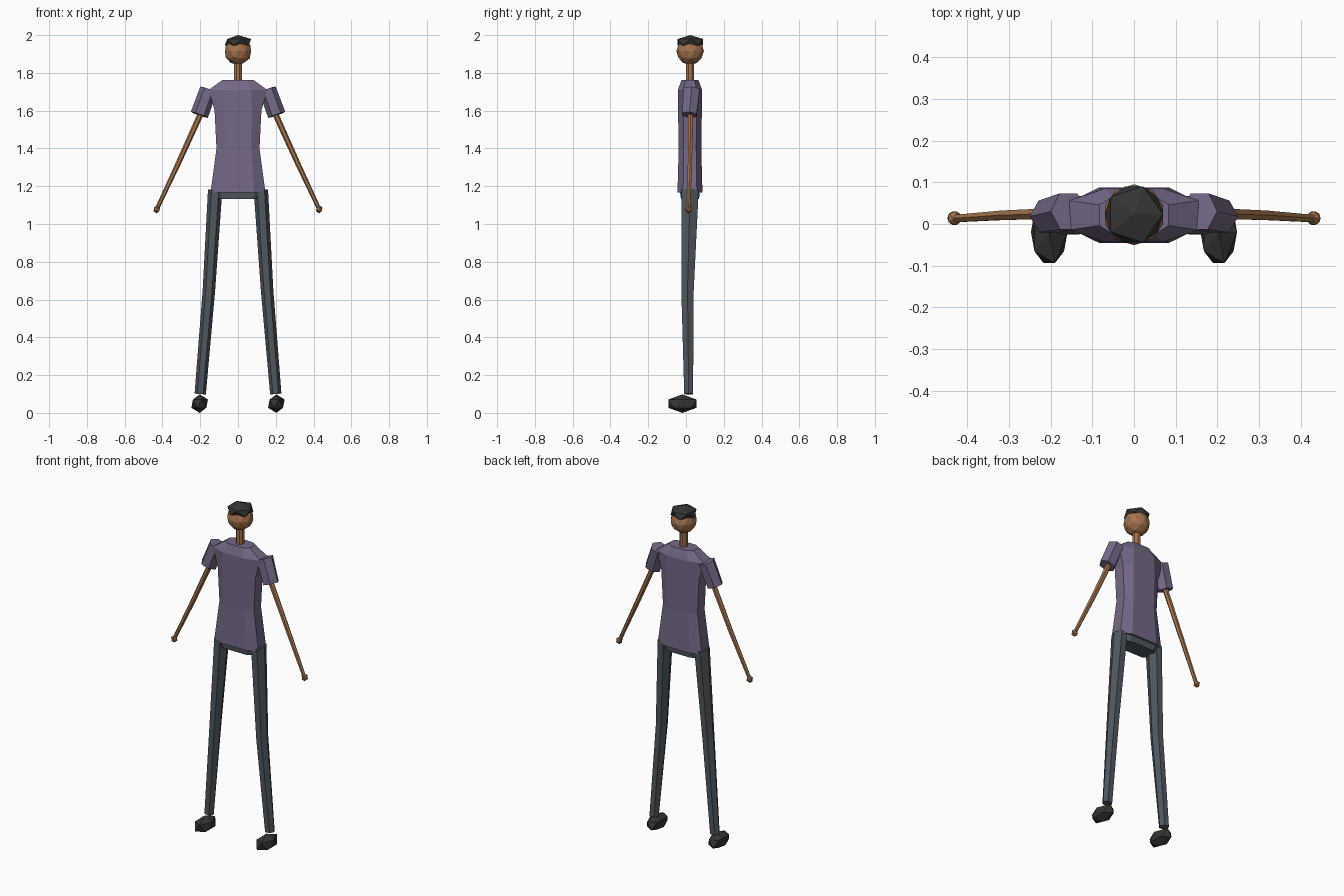
import bpy, bmesh, math
from mathutils import Vector, Matrix

if "Cube" in bpy.data.objects:
    bpy.data.objects.remove(bpy.data.objects["Cube"])


def material(name, color):
    m = bpy.data.materials.new(name)
    m.diffuse_color = (*color, 1)
    m.use_nodes = True
    m.node_tree.nodes["Principled BSDF"].inputs["Base Color"].default_value = m.diffuse_color
    return m


SKIN = material("skin_brown", (0.37, 0.175, 0.075))
SHIRT = material("shirt_purple", (0.18, 0.14, 0.24))
PANTS = material("trouser_slate", (0.078, 0.097, 0.115))
DARK = material("dark_charcoal", (0.034, 0.037, 0.032))


def finish(name, bm, mat):
    bmesh.ops.recalc_face_normals(bm, faces=bm.faces)
    mesh = bpy.data.meshes.new(name)
    bm.to_mesh(mesh)
    bm.free()
    mesh.materials.append(mat)
    ob = bpy.data.objects.new(name, mesh)
    bpy.context.collection.objects.link(ob)
    return ob


def loft(name, rings, mat):
    """Skin a closed, capped tube over rings of points."""
    bm = bmesh.new()
    loops = [[bm.verts.new(p) for p in ring] for ring in rings]
    n = len(loops[0])
    for a, b in zip(loops, loops[1:]):
        for i in range(n):
            j = (i + 1) % n
            bm.faces.new((a[i], a[j], b[j], b[i]))
    bm.faces.new(loops[0])
    bm.faces.new(loops[-1])
    return finish(name, bm, mat)


def limb(name, stations, mat, sides=6, phase=0.0):
    """Stations are (x, y, z, half width, half depth) along one axis."""
    axis = Vector(stations[-1][:3]) - Vector(stations[0][:3])
    across = Vector((0, 1, 0)).cross(axis).normalized()
    depth = axis.cross(across).normalized()
    rings = []
    for x, y, z, ru, rv in stations:
        ring = []
        for i in range(sides):
            a = 2 * math.pi * i / sides + phase
            ring.append(Vector((x, y, z)) + across * ru * math.cos(a)
                        + depth * rv * math.sin(a))
        rings.append(ring)
    return loft(name, rings, mat)


def ball(name, center, radii, mat, level=1):
    bm = bmesh.new()
    bmesh.ops.create_icosphere(bm, subdivisions=level, radius=1)
    bm.transform(Matrix.Translation(center) @ Matrix.Diagonal((*radii, 1)))
    return finish(name, bm, mat)


def octagon(z, w, d, inner=0.5, cy=0.021):
    half = [(w, -0.55 * d), (w, 0.55 * d), (w * inner, d)]
    pts = half + [(-w * inner, d), (-w, 0.55 * d), (-w, -0.55 * d),
                  (-w * inner, -d), (w * inner, -d)]
    return [(x, y + cy, z) for x, y in pts]


# head, hair and neck
ball("head", (0, 0.022, 1.915), (0.073, 0.073, 0.073), SKIN, 2)
ball("hair", (0, 0.023, 1.963), (0.078, 0.079, 0.037), DARK)
limb("neck", [(0, 0.022, 1.74, 0.023, 0.023), (0, 0.022, 1.86, 0.023, 0.023)],
     SKIN, 8, math.pi / 8)

# shirt body, from hem to collar
loft("shirt_body", [octagon(1.168, 0.145, 0.066, 0.58),
                    octagon(1.40, 0.114, 0.060, 0.62),
                    octagon(1.60, 0.124, 0.063, 0.6),
                    octagon(1.71, 0.155, 0.064, 0.45),
                    octagon(1.762, 0.083, 0.045, 0.6)], SHIRT)

# hips
loft("hips", [octagon(1.132, 0.11, 0.048, 0.7), octagon(1.185, 0.138, 0.054, 0.65)], PANTS)

for s, side in ((1, "right"), (-1, "left")):
    # sleeve
    limb("sleeve_" + side, [(s * 0.156, 0.030, 1.712, 0.046, 0.050),
                            (s * 0.205, 0.018, 1.578, 0.048, 0.044)], SHIRT)
    # arm with slight elbow, and hand
    limb("arm_" + side, [(s * 0.190, 0.025, 1.60, 0.016, 0.015),
                         (s * 0.312, 0.021, 1.33, 0.014, 0.013),
                         (s * 0.428, 0.013, 1.082, 0.011, 0.010)], SKIN)
    ball("hand_" + side, (s * 0.430, 0.014, 1.078), (0.019, 0.019, 0.022), SKIN)
    # trouser leg and shoe
    limb("leg_" + side, [(s * 0.121, 0.022, 1.18, 0.038, 0.052),
                         (s * 0.154, 0.008, 0.65, 0.033, 0.038),
                         (s * 0.200, 0.014, 0.10, 0.030, 0.027)], PANTS)
    ball("shoe_" + side, (s * 0.203, -0.019, 0.049), (0.049, 0.088, 0.049), DARK)
